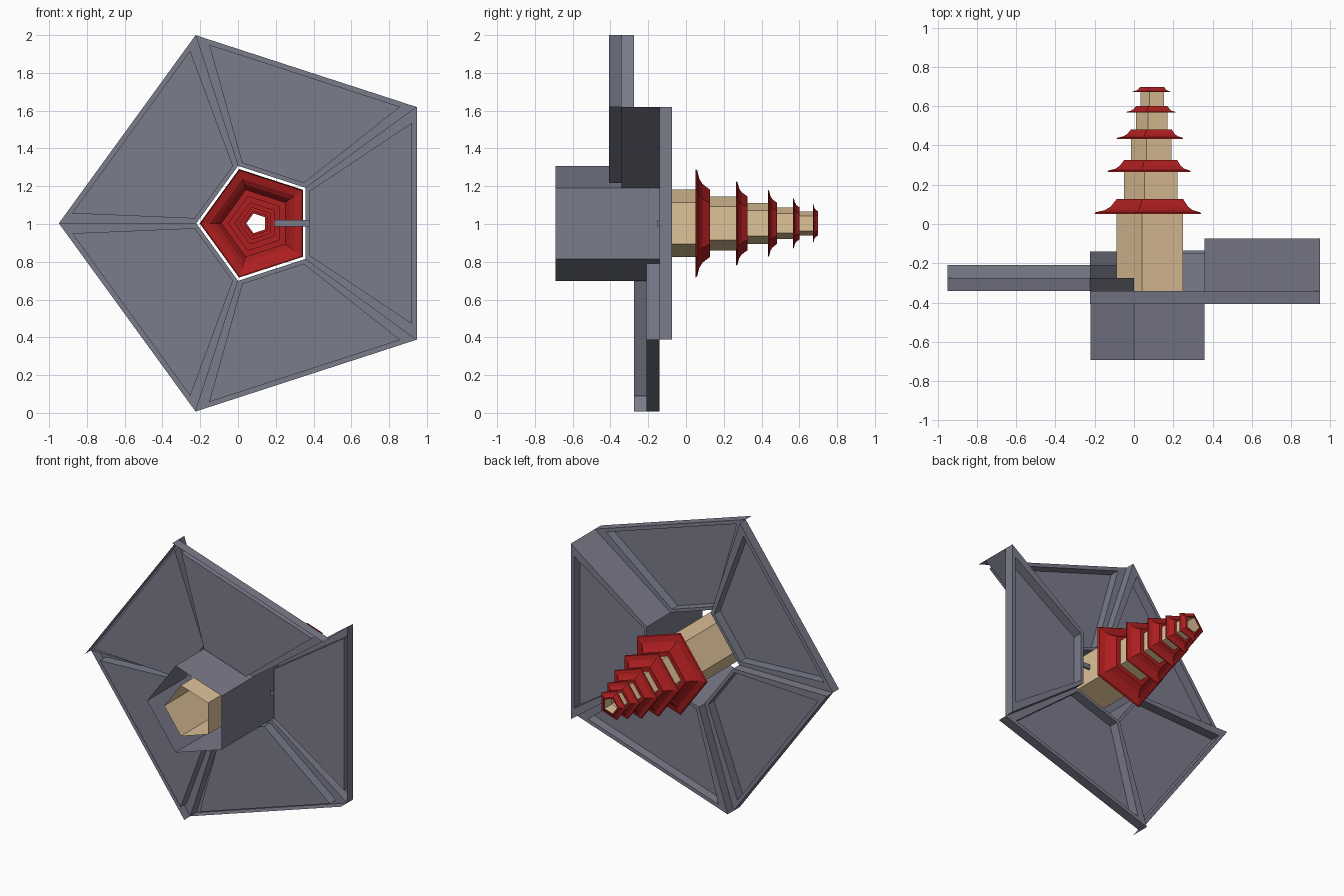
import bpy, bmesh, math

if "Cube" in bpy.data.objects:
    bpy.data.objects.remove(bpy.data.objects["Cube"])

CX, CZ = 0.099, 1.0035  # axis of the whole model runs along y through here
R_OUT, R_IN = 1.0475, 0.32


def material(name, rgb):
    m = bpy.data.materials.new(name)
    m.diffuse_color = (*rgb, 1)
    m.use_nodes = True
    m.node_tree.nodes["Principled BSDF"].inputs["Base Color"].default_value = m.diffuse_color
    return m


grey = material("slate grey", (0.195, 0.20, 0.26))
tan = material("tan wall", (0.74, 0.54, 0.31))
red = material("roof red", (0.42, 0.013, 0.014))


def finish(name, bm, mat):
    bmesh.ops.remove_doubles(bm, verts=bm.verts, dist=1e-5)
    bmesh.ops.recalc_face_normals(bm, faces=bm.faces)
    me = bpy.data.meshes.new(name)
    bm.to_mesh(me)
    bm.free()
    me.materials.append(mat)
    ob = bpy.data.objects.new(name, me)
    bpy.context.collection.objects.link(ob)
    return ob


def loft(bm, rings, caps=False, last_cap=False):
    """Join matching closed rings of points with quads."""
    vs = [[bm.verts.new(p) for p in ring] for ring in rings]
    for a, b in zip(vs, vs[1:]):
        n = len(a)
        for i in range(n):
            bm.faces.new((a[i], a[(i + 1) % n], b[(i + 1) % n], b[i]))
    if caps:
        bm.faces.new(vs[0])
    if caps or last_cap:
        bm.faces.new(vs[-1])


def wall(name, uv, angle, ya, yb):
    """A single upright sheet over the line between two points."""
    bm = bmesh.new()
    a, b = sector_ring(uv, angle, ya), sector_ring(uv, angle, yb)
    bm.faces.new([bm.verts.new(p) for p in (a[0], a[1], b[1], b[0])])
    finish(name, bm, grey)


def pentagon(r, y):
    angles = [math.radians(36 + 72 * i) for i in range(5)]
    return [(CX + r * math.cos(a), y, CZ + r * math.sin(a)) for a in angles]


def sector_ring(uv, angle, y):
    """Points given along (u) and across (v) a sector's middle line."""
    c, s = math.cos(angle), math.sin(angle)
    return [(CX + u * c - v * s, y, CZ + u * s + v * c) for u, v in uv]


def trapezoid(u0, v0, u1, v1):
    return [(u0, -v0), (u1, -v1), (u1, v1), (u0, v0)]


c36, s36 = math.cos(math.radians(36)), math.sin(math.radians(36))
outer = trapezoid(R_IN * c36, R_IN * s36, R_OUT * c36, R_OUT * s36)
inner = trapezoid(0.28, 0.172, 0.822, 0.532)
STEP = 0.0667
Y_LOW = -0.408

# Five platforms winding up around the well like steps
for k in range(5):
    ang = math.radians(72 * (k + 1))
    y0 = Y_LOW + STEP * k
    y1 = y0 + STEP
    # flat border at the high side with a sunken tray inside it
    bm = bmesh.new()
    loft(bm, [sector_ring(outer, ang, y1), sector_ring(inner, ang, y1),
              sector_ring(inner, ang, y0)], last_cap=True)
    finish(f"platform_{k + 1}", bm, grey)
    # outer skirt and well wall
    wall(f"skirt_{k + 1}", outer[1:3], ang, y0, y1)
    wall(f"well_wall_{k + 1}", [outer[0], outer[3]], ang, -0.692, y1)
    # riser up to the next platform, the last one being the tall drop
    y_next = y1 + STEP if k < 4 else Y_LOW + STEP
    wall(f"riser_{k + 1}", [outer[2], outer[3]], ang, y1, y_next)

# Narrow plank from the highest platform into the tower
bm = bmesh.new()
loft(bm, [[(x, -0.15, 0.988), (x, -0.135, 0.988), (x, -0.135, 1.02), (x, -0.15, 1.02)]
          for x in (0.19, 0.38)], caps=True)
finish("plank", bm, grey)

# Tower tiers: wall radius, eave radius, wall start, eave height, roof top
tiers = [(0.187, 0.302, -0.692, 0.050, 0.127),
         (0.150, 0.235, 0.127, 0.265, 0.325),
         (0.114, 0.187, 0.325, 0.434, 0.482),
         (0.088, 0.140, 0.482, 0.567, 0.602),
         (0.067, 0.108, 0.602, 0.672, 0.698)]
for i, (rw, re, ys, ye, yt) in enumerate(tiers):
    bm = bmesh.new()
    loft(bm, [pentagon(rw, ys), pentagon(rw, yt - 0.004)])
    finish(f"tower_wall_{i + 1}", bm, tan)

    # flared roof with a flat top reaching in to the next tier
    r_next = tiers[i + 1][0] if i < 4 else 0.055
    h, w = yt - ye, re - rw
    bm = bmesh.new()
    loft(bm, [pentagon(re, ye), pentagon(re - 0.06 * w, ye + 0.12 * h),
              pentagon(rw + 0.52 * w, ye + 0.27 * h),
              pentagon(rw + 0.27 * w, ye + 0.50 * h),
              pentagon(rw, yt), pentagon(r_next, yt)])
    finish(f"roof_{i + 1}", bm, red)
